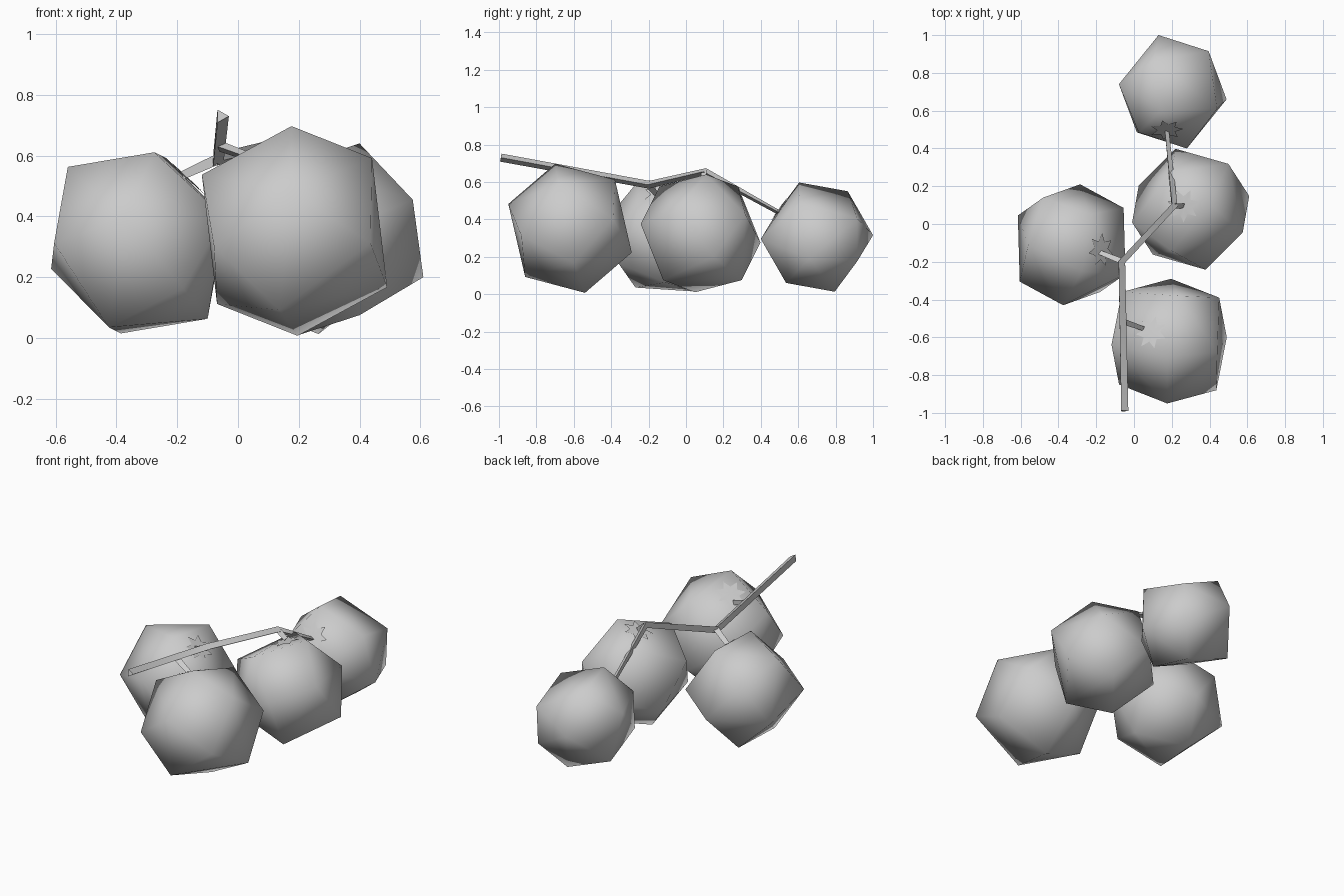
import bpy, bmesh, math
from mathutils import Vector
from mathutils.bvhtree import BVHTree

cube = bpy.data.objects.get("Cube")
if cube:
    bpy.data.objects.remove(cube, do_unlink=True)

grey = bpy.data.materials.new("plain_grey")
grey.use_nodes = True
COLOUR = (0.6, 0.6, 0.6, 1)
grey.diffuse_color = COLOUR
grey.node_tree.nodes["Principled BSDF"].inputs["Base Color"].default_value = COLOUR


def finish(name, bm, smooth_angle):
    bmesh.ops.recalc_face_normals(bm, faces=bm.faces)
    mesh = bpy.data.meshes.new(name)
    bm.to_mesh(mesh)
    bm.free()
    mesh.materials.append(grey)
    obj = bpy.data.objects.new(name, mesh)
    bpy.context.collection.objects.link(obj)
    bpy.ops.object.select_all(action='DESELECT')
    obj.select_set(True)
    bpy.context.view_layer.objects.active = obj
    bpy.ops.object.shade_smooth_by_angle(angle=math.radians(smooth_angle))
    return obj


def berry(name, centre, corners):
    """Faceted berry: each corner is mirrored through the centre."""
    bm = bmesh.new()
    centre = Vector(centre)
    for corner in corners:
        for side in (1, -1):
            bm.verts.new(centre + side * Vector(corner))
    hull = bmesh.ops.convex_hull(bm, input=bm.verts)
    spare = {v for v in hull["geom_interior"] + hull["geom_unused"]
             if isinstance(v, bmesh.types.BMVert)}
    bmesh.ops.delete(bm, geom=list(spare), context='VERTS')
    bmesh.ops.recalc_face_normals(bm, faces=bm.faces)
    tree = BVHTree.FromBMesh(bm)
    finish(name, bm, 65)
    return tree, centre


def calyx(name, body, target):
    """Thin star of sepals lying on the berry below the stalk."""
    tree, centre = body
    out = (Vector(target) - centre).normalized()
    spot, normal, _, _ = tree.ray_cast(centre + out * 2, -out)
    turn = normal.to_track_quat('Z', 'Y')
    bm = bmesh.new()
    points = 7
    ring = []
    for i in range(points * 2):
        r = 0.05 if i % 2 else 0.09
        a = math.pi * i / points
        ring.append(bm.verts.new(
            spot + turn @ Vector((r * math.cos(a), r * math.sin(a), 0.006))))
    tip = bm.verts.new(spot + normal * 0.009)
    for i, v in enumerate(ring):
        bm.faces.new((v, ring[(i + 1) % len(ring)], tip))
    finish(name, bm, 30)


def twig(name, path, radii, sides=3):
    """Tapered stalk swept along a path."""
    path = [Vector(p) for p in path]
    bm = bmesh.new()
    rings = []
    for i, p in enumerate(path):
        along = (path[min(i + 1, len(path) - 1)] - path[max(i - 1, 0)]).normalized()
        right = along.cross(Vector((0, 0, 1))).normalized()
        up = right.cross(along)
        rings.append([bm.verts.new(p + radii[i] * (
            right * math.cos(a) + up * math.sin(a)))
            for a in (math.tau * k / sides for k in range(sides))])
    for low, high in zip(rings, rings[1:]):
        for k in range(sides):
            n = (k + 1) % sides
            bm.faces.new((low[k], low[n], high[n], high[k]))
    bm.faces.new(rings[0])
    bm.faces.new(rings[-1])
    finish(name, bm, 62)


# Berries
front = berry("front_berry", (.186, -.62, .352), [
    (-.01, -.08, .345), (.305, .02, -.185), (.01, .33, -.13),
    (.255, -.06, .24), (.05, .24, .26), (.265, .23, .05), (.25, -.26, -.04)])
right = berry("right_berry", (-.33, -.11, .313), [
    (.045, .32, -.08), (.285, -.155, .085), (.275, .195, 0),
    (.055, -.14, .298), (-.23, 0, .25), (.095, .16, .278), (-.15, .25, .15)])
left = berry("left_berry", (.3, .078, .325), [
    (-.08, .32, -.05), (.31, .07, -.125), (.275, -.125, .13),
    (.1, .03, .315), (.2, .24, .1), (-.1, .2, .25), (-.1, -.22, .25)])
back = berry("back_berry", (.205, .7, .305), [
    (-.075, .3, .01), (-.1, .165, .245), (-.06, -.095, .292),
    (.285, -.04, -.115), (.19, .215, .1), (.18, .215, -.13), (.235, -.09, .18)])

# Main stem and side stalks
twig("main_stem", [(-.055, -.99, .73), (-.07, -.2, .585), (.21, .1, .655),
                   (.17, .5, .435)], (.025, .024, .022, .014))
twig("front_stalk", [(-.06, -.51, .63), (.05, -.55, .59)], (.02, .016))
twig("right_stalk", [(-.07, -.2, .585), (-.18, -.155, .535)], (.02, .016))
twig("left_stalk", [(.21, .1, .65), (.26, .1, .61)], (.02, .016))

# Sepals
calyx("front_calyx", front, (.08, -.57, .66))
calyx("right_calyx", right, (-.17, -.14, .54))
calyx("left_calyx", left, (.26, .1, .63))
calyx("back_calyx", back, (.17, .49, .46))
